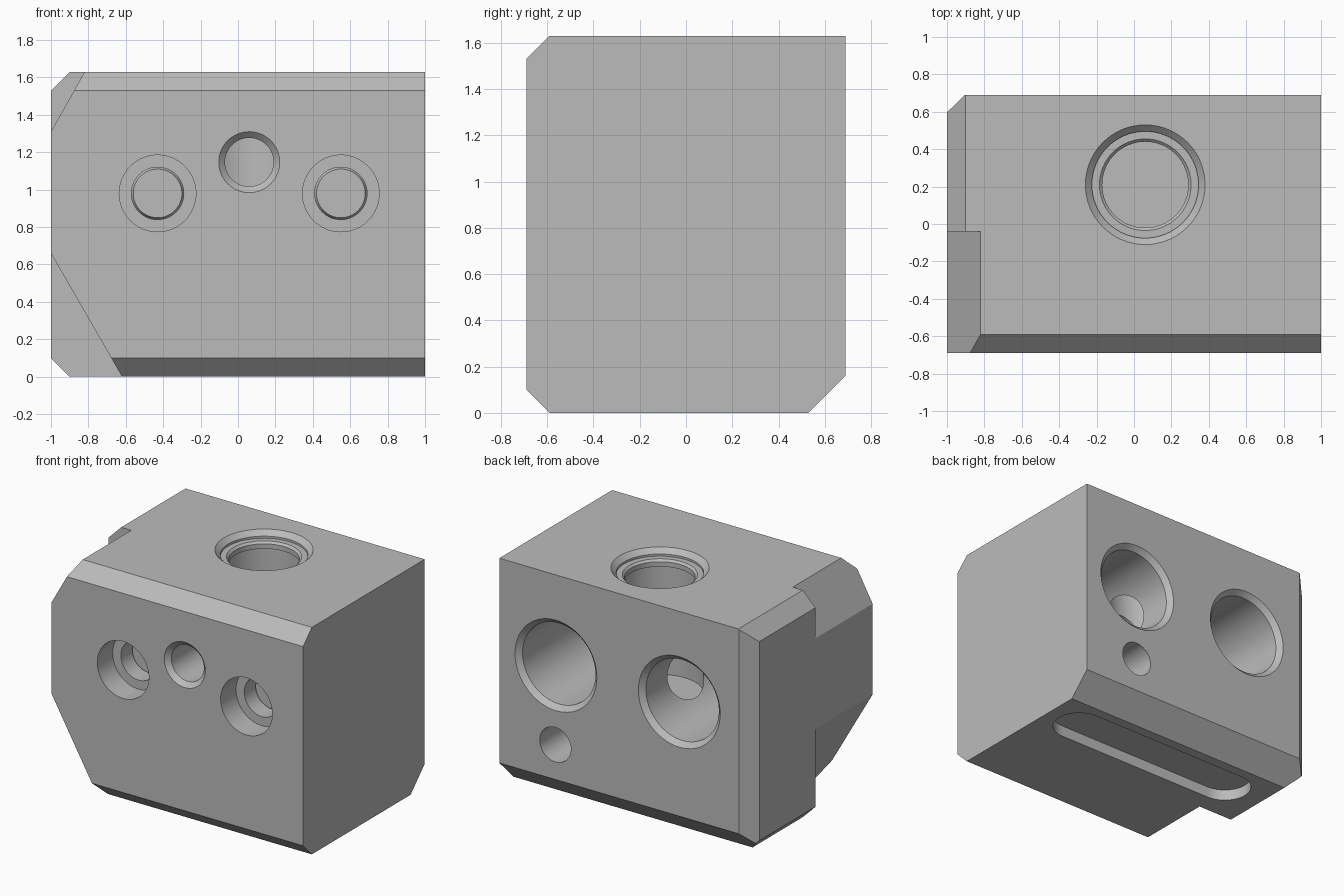
import bpy
import bmesh
from math import cos, sin, pi
from mathutils import Matrix, Vector

old = bpy.data.objects.get("Cube")
if old:
    bpy.data.objects.remove(old)

grey = bpy.data.materials.new("machined_grey")
grey.use_nodes = True
colour = (0.5, 0.5, 0.5, 1)
grey.diffuse_color = colour
grey.node_tree.nodes["Principled BSDF"].inputs["Base Color"].default_value = colour

SIDES = 64
W, D, H = 1.0, 0.69, 1.63


def finish(bm, name):
    bmesh.ops.recalc_face_normals(bm, faces=bm.faces)
    mesh = bpy.data.meshes.new(name)
    bm.to_mesh(mesh)
    bm.free()
    obj = bpy.data.objects.new(name, mesh)
    bpy.context.collection.objects.link(obj)
    return obj


def prism(name, outline, axis, start, end):
    """Extrude a 2D outline along an axis; the outline keeps x, y, z order."""
    bm = bmesh.new()
    verts = []
    for a, b in outline:
        p = [a, b]
        p.insert(axis, start)
        verts.append(bm.verts.new(p))
    face = bm.faces.new(verts)
    out = bmesh.ops.extrude_face_region(bm, geom=[face])
    move = Vector((0, 0, 0))
    move[axis] = end - start
    new = [v for v in out["geom"] if isinstance(v, bmesh.types.BMVert)]
    bmesh.ops.translate(bm, verts=new, vec=move)
    return finish(bm, name)


def bore(name, centre, inward, profile):
    """Lathe (radius, depth) points around a drilling direction."""
    bm = bmesh.new()
    rings = [[bm.verts.new((r * cos(2 * pi * i / SIDES), r * sin(2 * pi * i / SIDES), d))
              for i in range(SIDES)] for r, d in profile]
    for low, high in zip(rings, rings[1:]):
        for i in range(SIDES):
            j = (i + 1) % SIDES
            bm.faces.new((low[i], low[j], high[j], high[i]))
    bm.faces.new(rings[0])
    bm.faces.new(rings[-1])
    turn = Vector((0, 0, 1)).rotation_difference(Vector(inward)).to_matrix().to_4x4()
    bm.transform(Matrix.Translation(centre) @ turn)
    return finish(bm, name)


# Main block with its long chamfers
block = prism("valve_block", [(-D, 0.1), (-0.59, 0), (0.53, 0), (D, 0.16),
                              (D, H), (-0.59, H), (-D, 1.53)], 0, -W, W)
block.data.materials.append(grey)

# Chamfers on the right end
cutters = [
    prism("top_chamfer", [(-1.1, 1.43), (-0.8, 1.73), (-1.1, 1.73)], 1, -1, 1),
    prism("bottom_chamfer", [(-1.1, 0.2), (-0.8, -0.1), (-1.1, -0.1)], 1, -1, 1),
    prism("corner_chamfer", [(-1.1, 0.5), (-0.8, 0.79), (-1.1, 0.79)], 2, -0.2, 2),
    prism("upper_notch", [(-1.09, 1.15), (-0.73, 1.79), (-1.09, 1.79)], 1, -1, -0.04),
    prism("lower_notch", [(-1.095, 0.825), (-0.525, -0.165), (-1.095, -0.165)], 1, -1, -0.04),
]

# Paired ports: counterbores at the front, wide bores at the back
FRONT, BACK, DOWN = (0, 1, 0), (0, -1, 0), (0, 0, -1)
for side, x in (("right", -0.43), ("left", 0.55)):
    cutters.append(bore(side + "_counterbore", (x, -D, 0.98), FRONT,
                        [(0.205, -0.05), (0.205, 0.175), (0.14, 0.175),
                         (0.14, 0.31), (0.13, 0.29)]))
    cutters.append(bore(side + "_back_bore", (x, D, 0.98), BACK,
                        [(0.375, -0.05), (0.29, 0.035), (0.29, 0.94)]))

# Top chamber, undercut below a thin lip
cutters.append(bore("top_chamber", (0.06, 0.21, H), DOWN,
                    [(0.37, -0.05), (0.285, 0.035), (0.285, 0.05), (0.245, 0.05),
                     (0.23, 0.065), (0.23, 0.1), (0.285, 0.1), (0.285, 0.9)]))
# Front centre port reaching the chamber, and the small rear port
cutters.append(bore("centre_port", (0.06, -D, 1.147), FRONT,
                    [(0.213, -0.05), (0.13, 0.033), (0.13, 0.8)]))
cutters.append(bore("small_back_port", (0.555, D, 0.41), BACK,
                    [(0.124, -0.05), (0.124, 0.6)]))

# Shallow rounded slot underneath
slot = [(0.07 + s * 0.65 + 0.18 * cos(a), 0.275 + 0.18 * sin(a))
        for s, base in ((1, -pi / 2), (-1, pi / 2))
        for a in [base + pi * i / 24 for i in range(25)]]
cutters.append(prism("slot_cutter", slot, 2, -0.1, 0.08))

# Cut everything out of the block
bpy.context.view_layer.objects.active = block
for cutter in cutters:
    mod = block.modifiers.new(cutter.name, 'BOOLEAN')
    mod.operation = 'DIFFERENCE'
    mod.solver = 'EXACT'
    mod.object = cutter
    bpy.ops.object.modifier_apply(modifier=mod.name)
    bpy.data.objects.remove(cutter)

# Smooth bores, crisp edges
bpy.ops.object.select_all(action='DESELECT')
block.select_set(True)
bpy.ops.object.shade_smooth_by_angle(angle=pi / 9)
